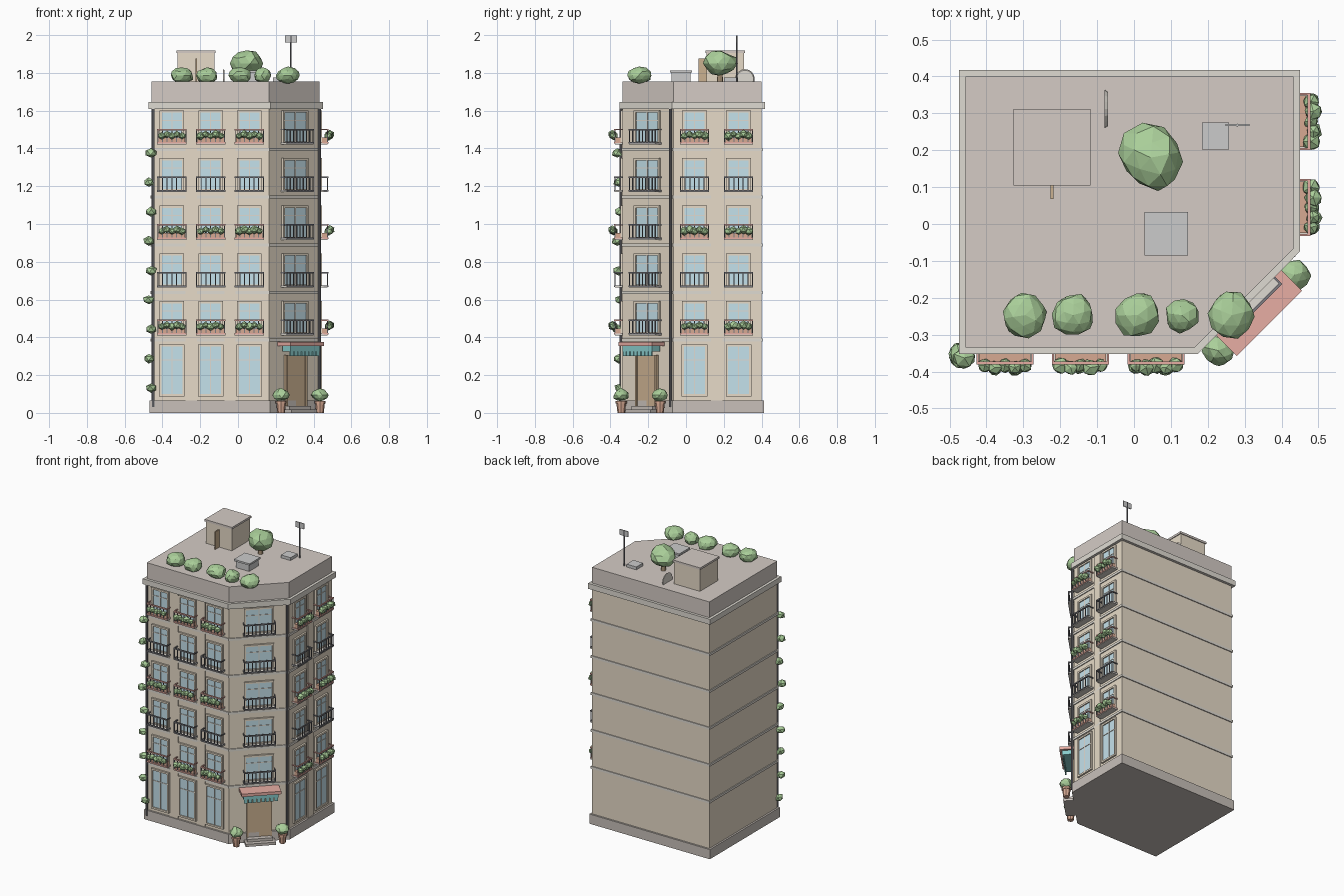
import bpy, bmesh, math, random
from mathutils import Matrix, Vector, noise

if "Cube" in bpy.data.objects:
    bpy.data.objects.remove(bpy.data.objects["Cube"])

random.seed(4)
parts = {}
COL = {
    "wall": (0.80, 0.71, 0.58), "trim": (0.74, 0.71, 0.65), "stone": (0.58, 0.53, 0.49),
    "roof": (0.66, 0.60, 0.56), "glass": (0.56, 0.76, 0.84), "iron": (0.20, 0.20, 0.22),
    "red": (0.80, 0.42, 0.37), "teal": (0.25, 0.60, 0.60), "wood": (0.60, 0.44, 0.28),
    "leaf": (0.40, 0.62, 0.32), "clay": (0.68, 0.40, 0.29), "metal": (0.55, 0.56, 0.58),
}


def part(name, col):
    return parts.setdefault(name, (bmesh.new(), col))[0]


def box(name, col, size, loc, m=Matrix()):
    bmesh.ops.create_cube(part(name, col), size=1,
                          matrix=m @ Matrix.Translation(loc) @ Matrix.Diagonal((*size, 1)))


def cyl(name, col, r1, r2, z0, z1, x, y, n=8):
    bmesh.ops.create_cone(part(name, col), cap_ends=True, segments=n, radius1=r1, radius2=r2,
                          depth=z1 - z0, matrix=Matrix.Translation((x, y, (z0 + z1) / 2)))


def bush(name, loc, r, m=Matrix(), sub=2):
    # faceted foliage lump with low-frequency wobble
    t = m @ Matrix.Translation(loc) @ Matrix.Rotation(random.uniform(0, 6), 4, 'Z') @ Matrix.Diagonal((*r, 1))
    vs = bmesh.ops.create_icosphere(part(name, "leaf"), subdivisions=sub, radius=1)["verts"]
    seed = Vector([random.uniform(0, 50) for _ in range(3)])
    for v in vs:
        v.co = t @ (v.co * (1 + 0.22 * noise.noise(v.co * 1.3 + seed)))


def slab(name, col, z0, z1, o):
    # chamfered-corner footprint, offset outward by o
    k = o * 0.414
    pts = [(-.457 - o, -.335 - o), (.165 + k, -.335 - o), (.432 + o, -.067 - k), (.432 + o, .4 + o), (-.457 - o, .4 + o)]
    bm = part(name, col)
    f = bm.faces.new([bm.verts.new((x, y, z0)) for x, y in pts])
    g = bmesh.ops.extrude_face_region(bm, geom=[f])["geom"]
    bmesh.ops.translate(bm, verts=[v for v in g if isinstance(v, bmesh.types.BMVert)], vec=(0, 0, z1 - z0))


# body, plinth, floor bands, cornice and parapet
floors = [0.385 + 0.2525 * i for i in range(5)]
slab("walls", "wall", 0.01, 1.61, 0)
slab("plinth", "stone", 0, 0.066, 0.012)
for f in floors:
    slab("floor_bands", "trim", f - 0.008, f + 0.008, 0.006)
slab("cornice", "trim", 1.61, 1.647, 0.018)
slab("parapet_roof", "roof", 1.647, 1.755, 0)


def facade(x, y, deg):
    return Matrix.Translation((x, y, 0)) @ Matrix.Rotation(math.radians(deg), 4, 'Z')


FRONT, RIGHT, CORNER = facade(0, -.335, 0), facade(.432, 0, 90), facade(.2985, -.201, 45)


def window(m, u, z0, z1, w):
    h, zc, t = z1 - z0, (z0 + z1) / 2, 0.012
    box("window_glass", "glass", (w - t, .006, h - t), (u, -.002, zc), m)
    for s in (-1, 1):
        box("window_frames", "wall", (t, .016, h), (u + s * (w - t) / 2, -.004, zc), m)
        box("window_frames", "wall", (w, .016, t), (u, -.004, zc + s * (h - t) / 2), m)
    box("window_mullions", "trim", (.006, .01, h - t), (u, -.003, zc), m)
    box("window_mullions", "trim", (w - t, .01, .005), (u, -.003, z0 + h * .7), m)


def balcony(m, u, f, w, planted):
    z0, z1, d = f + .03, f + .105, .042
    rail = "red" if planted else "iron"
    name = "planter_rails" if planted else "balcony_rails"
    box("balcony_slabs", "trim", (w, d, .008), (u, -d / 2, z0), m)
    for z in (z0 + .004, z1):
        box(name, rail, (w, .008, .008), (u, -d, z), m)
        for s in (-1, 1):
            box(name, rail, (.006, d, .007), (u + s * (w / 2 - .003), -d / 2, z), m)
    n = round(w / .026)
    for i in range(n + 1):
        box("balcony_bars", "iron", (.005, .005, z1 - z0), (u + (i / n - .5) * (w - .006), -d, (z0 + z1) / 2), m)
    if planted:
        box("planter_boxes", "clay", (w * .9, .028, .03), (u, -d + .016, z0 + .018), m)
        for i in range(5):
            r = random.uniform(.019, .026)
            bush("balcony_plants", (u + (i - 2) * .027, -.048 - .006 * (i % 2), f + .072 + .008 * (i % 2)),
                 (r, r, r * .9), m, 1)


# windows, balconies and piers on the two street facades
for m, cols, piers in ((FRONT, (-.35, -.145, .06), (-.2475, -.0425)), (RIGHT, (.045, .278), (.162,))):
    for u in cols:
        window(m, u, .087, .363, .135)
        for i, f in enumerate(floors):
            window(m, u, f + .03, f + .207, .13)
            balcony(m, u, f, .155, i % 2 == 0)
    for u in piers:
        box("piers", "wall", (.06, .008, 1.54), (u, -.002, .836), m)

# chamfered corner: windows, entrance door, awning, steps
for f in floors:
    window(CORNER, 0, f + .03, f + .207, .19)
    balcony(CORNER, 0, f, .2, False)
box("entrance_door", "wood", (.14, .016, .27), (0, -.004, .17), CORNER)
for s in (-1, 1):
    box("door_frame", "wood", (.012, .024, .275), (s * .073, -.006, .17), CORNER)
box("awning_top", "red", (.25, .097, .02), (0, -.0485, .364), CORNER)
box("awning_valance", "teal", (.22, .06, .03), (0, -.05, .34), CORNER)
for i in range(8):
    box("awning_scallops", "teal", (.022, .008, .026), ((i - 3.5) * .0275, -.076, .314), CORNER)
box("entrance_steps", "stone", (.19, .075, .018), (0, -.0375, .009), CORNER)
box("entrance_steps", "stone", (.16, .045, .036), (0, -.0225, .018), CORNER)

# potted shrubs beside the entrance
for x, y in ((.228, -.343), (.434, -.138)):
    cyl("plant_pots", "clay", .02, .026, 0, .055, x, y)
    cyl("plant_pots", "clay", .03, .03, .05, .064, x, y)
    bush("pot_shrubs", (x, y, .094), (.043, .043, .034))

# drainpipes and climbing plant
for x, y in ((-.449, -.345), (.431, -.083)):
    cyl("drainpipes", "iron", .008, .008, .03, 1.61, x, y)
for i in range(9):
    bush("climbing_plant", (-.46 - .012 * (i % 2), -.347 - .008 * (i % 3), .132 + i * .1555), (.033, .03, .025), sub=1)

# stair hut with open door
box("stair_hut", "wall", (.197, .197, .155), (-.222, .208, 1.83))
box("stair_hut_cap", "roof", (.208, .208, .014), (-.222, .208, 1.912))
box("stair_hut_door", "wood", (.008, .045, .12), (-.222, .09, 1.815))

# vent unit, hatch, dish and antenna
box("vent_unit", "metal", (.1, .1, .05), (.088, -.027, 1.777))
box("vent_unit_cap", "metal", (.118, .118, .012), (.088, -.027, 1.807))
box("roof_hatch", "metal", (.073, .073, .022), (.221, .238, 1.764))
bmesh.ops.create_cone(part("dish", "trim"), cap_ends=True, segments=16, radius1=.052, radius2=.046, depth=.009,
                      matrix=Matrix.Translation((-.075, .312, 1.768)) @ Matrix.Rotation(math.pi / 2, 4, 'Y'))
cyl("antenna_pole", "iron", .004, .004, 1.75, 1.998, .28, .268)
box("antenna_panel", "metal", (.065, .005, .038), (.281, .268, 1.979))

# roof garden
cyl("tree_trunk", "wood", .016, .012, 1.75, 1.83, .045, .18)
bush("tree_crown", (.045, .18, 1.85), (.086, .09, .066))
for x, r in ((-.295, .06), (-.165, .057), (.01, .06), (.13, .046), (.265, .064)):
    bush("roof_shrubs", (x, -.247, 1.786), (r, r, .044))

# turn every collected part into an object
mats = {}
for name, (bm, col) in parts.items():
    bmesh.ops.recalc_face_normals(bm, faces=bm.faces)
    me = bpy.data.meshes.new(name)
    bm.to_mesh(me)
    bm.free()
    if col not in mats:
        mats[col] = bpy.data.materials.new(col)
        mats[col].diffuse_color = (*COL[col], 1)
    me.materials.append(mats[col])
    bpy.context.collection.objects.link(bpy.data.objects.new(name, me))

for m in bpy.data.materials:
    if m.users and not m.is_grease_pencil:
        m.use_nodes = True
        m.node_tree.nodes["Principled BSDF"].inputs["Base Color"].default_value = m.diffuse_color
